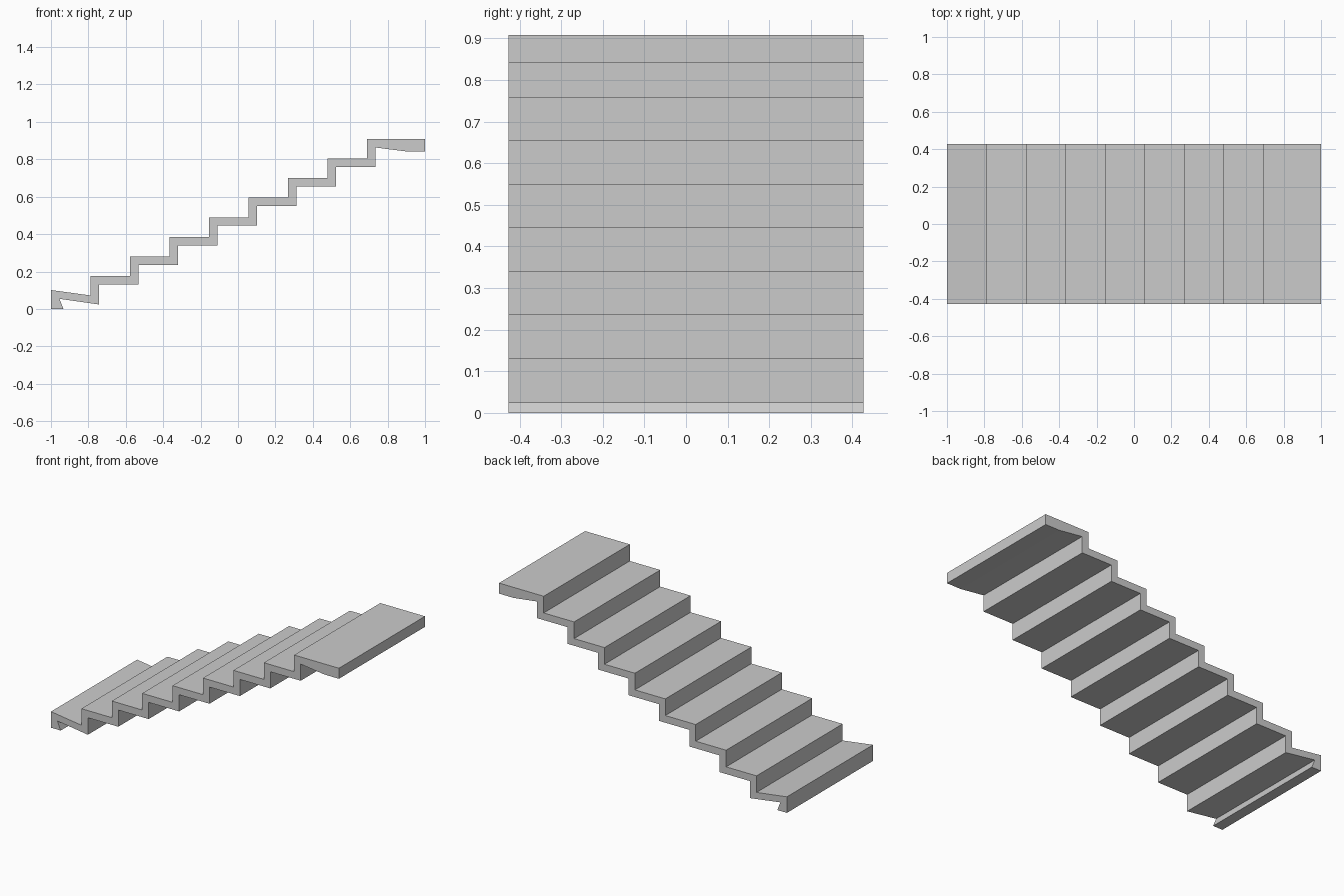
import bpy, bmesh

if "Cube" in bpy.data.objects:
    bpy.data.objects.remove(bpy.data.objects["Cube"])

HALF_WIDTH = 0.427
RISERS, RUN, RISE = 8, 0.2112, 0.1046
X0, TOP0 = -0.789, 0.176      # first riser face and first regular tread
THICK = 0.045

# upper outline: sloped starting tread, then repeated risers and treads
upper = [(-1.0, 0.0), (-1.0, 0.101), (X0, 0.072)]
for k in range(RISERS):
    x, z = X0 + k * RUN, TOP0 + k * RISE
    upper.append((x, z))
    if k < RISERS - 1:
        upper.append((x + RUN, z))
upper.append((1.0, TOP0 + (RISERS - 1) * RISE))

# lower outline: starting foot, stepped underside, thickened landing
lower = [(-0.933, 0.0), (-0.955, 0.054), (X0 + THICK, 0.024)]
for k in range(RISERS - 1):
    x, z = X0 + k * RUN + THICK, TOP0 + k * RISE - THICK
    lower += [(x, z), (x + RUN, z)]
lower += [(X0 + (RISERS - 1) * RUN + THICK, 0.863), (0.9, 0.842), (1.0, 0.842)]

# extrude the closed side profile across the stair width
bm = bmesh.new()
profile = lower + upper[::-1]
face = bm.faces.new([bm.verts.new((x, -HALF_WIDTH, z)) for x, z in profile])
ext = bmesh.ops.extrude_face_region(bm, geom=[face], use_keep_orig=True)
verts = [g for g in ext["geom"] if isinstance(g, bmesh.types.BMVert)]
bmesh.ops.translate(bm, verts=verts, vec=(0, 2 * HALF_WIDTH, 0))
bmesh.ops.triangulate(bm, faces=[f for f in bm.faces if len(f.verts) > 4])
bmesh.ops.recalc_face_normals(bm, faces=bm.faces)

mesh = bpy.data.meshes.new("stair_flight")
bm.to_mesh(mesh)
bm.free()
bpy.context.collection.objects.link(bpy.data.objects.new("stair_flight", mesh))
